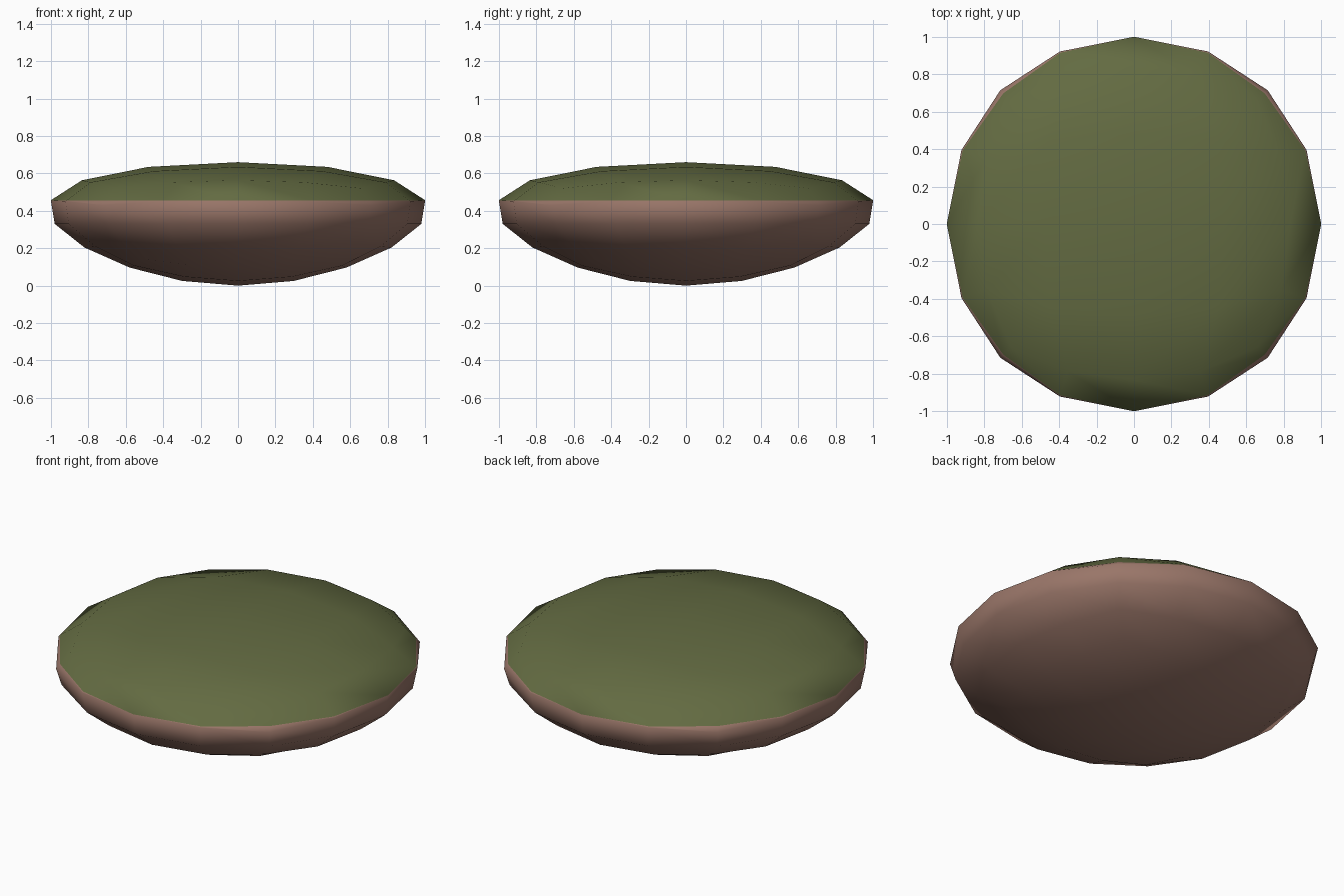
import bpy, bmesh

default = bpy.data.objects.get("Cube")
if default:
    bpy.data.objects.remove(default, do_unlink=True)


def make_material(name, rgb):
    mat = bpy.data.materials.new(name)
    mat.use_nodes = True
    colour = (*rgb, 1.0)
    mat.diffuse_color = colour
    mat.node_tree.nodes["Principled BSDF"].inputs["Base Color"].default_value = colour
    return mat


HALF_HEIGHT = 0.33
RIM = 0.456  # height where the grass meets the soil

# Round cube: split a cube twice, pushing it out to a sphere each time
bm = bmesh.new()
bmesh.ops.create_cube(bm, size=2)
for v in bm.verts:
    v.co.normalize()
for level in range(2):
    bmesh.ops.subdivide_edges(bm, edges=bm.edges[:], cuts=1, use_grid_fill=True)
    for v in bm.verts:
        v.co.normalize()

# Flatten it and taper it towards the bottom
for v in bm.verts:
    n = v.co.z
    width = 0.98 + 0.255 * n + 0.04 * n * n
    v.co = (v.co.x * width, v.co.y * width, HALF_HEIGHT * (1 + n))

# Level cut along the rim, so that the two colours meet in a line
bmesh.ops.bisect_plane(bm, geom=bm.verts[:] + bm.edges[:] + bm.faces[:],
                       dist=0.004, plane_co=(0, 0, RIM), plane_no=(0, 0, 1))
bmesh.ops.recalc_face_normals(bm, faces=bm.faces[:])
for f in bm.faces:
    f.smooth = True
    f.material_index = 0 if f.calc_center_median().z > RIM else 1

mesh = bpy.data.meshes.new("ground_mound")
bm.to_mesh(mesh)
bm.free()
mesh.materials.append(make_material("grass green", (0.125, 0.147, 0.054)))
mesh.materials.append(make_material("soil brown", (0.32, 0.18, 0.14)))
mound = bpy.data.objects.new("ground_mound", mesh)
bpy.context.collection.objects.link(mound)
